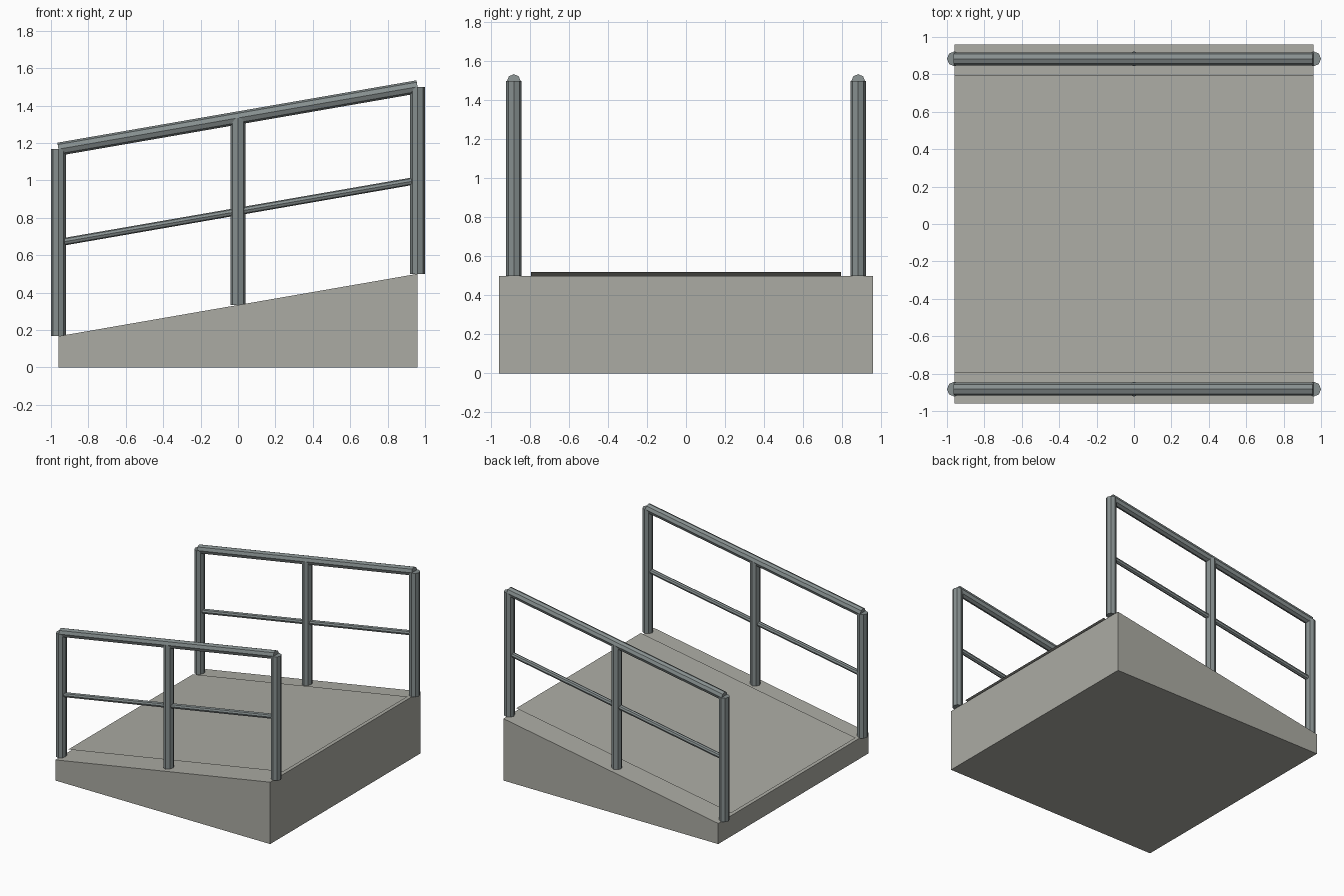
import bpy, bmesh, math
from mathutils import Vector

if "Cube" in bpy.data.objects:
    bpy.data.objects.remove(bpy.data.objects["Cube"])

HALF = 0.96            # half length and half width of the ramp
RAIL_Y = 0.883         # railing distance from the centre line


def ramp_z(x):
    return 1 / 3 + x * (1 / 3) / (2 * HALF)


def material(name, rgb):
    m = bpy.data.materials.new(name)
    m.diffuse_color = (*rgb, 1)
    m.use_nodes = True
    m.node_tree.nodes["Principled BSDF"].inputs["Base Color"].default_value = m.diffuse_color
    return m


concrete = material("warm grey concrete", (0.41, 0.41, 0.37))
steel = material("grey steel", (0.24, 0.275, 0.275))


def add_object(name, bm, mat):
    me = bpy.data.meshes.new(name)
    bm.to_mesh(me)
    bm.free()
    me.materials.append(mat)
    ob = bpy.data.objects.new(name, me)
    bpy.context.collection.objects.link(ob)
    return ob


def bar(name, a, b, radius):
    """Eight-sided bar between two points, corners on the axes."""
    a, b = Vector(a), Vector(b)
    d = (b - a).normalized()
    u = Vector((0, 1, 0))
    v = d.cross(u)
    bm = bmesh.new()
    rings = []
    for p in (a, b):
        rings.append([bm.verts.new(p + radius * (math.cos(t) * u + math.sin(t) * v))
                      for t in (k * math.pi / 4 for k in range(8))])
    for k in range(8):
        j = (k + 1) % 8
        bm.faces.new((rings[0][k], rings[0][j], rings[1][j], rings[1][k]))
    bm.faces.new(rings[0])
    bm.faces.new(rings[1])
    bmesh.ops.recalc_face_normals(bm, faces=bm.faces)
    add_object(name, bm, steel)


# Sloped wedge base
bm = bmesh.new()
bmesh.ops.create_cube(bm, size=2 * HALF)
for v in bm.verts:
    v.co.z = ramp_z(v.co.x) if v.co.z > 0 else 0
add_object("ramp_base", bm, concrete)

# Thin walking surface sheet just above the slope
bm = bmesh.new()
corners = [(-HALF, -0.795), (HALF, -0.795), (HALF, 0.795), (-HALF, 0.795)]
bm.faces.new([bm.verts.new((x, y, ramp_z(x) + 0.021)) for x, y in corners])
add_object("walking_surface", bm, concrete)

# Railings on both sides
for side, y in (("front", -RAIL_Y), ("back", RAIL_Y)):
    for label, x in (("low", -HALF), ("middle", 0), ("high", HALF)):
        z = ramp_z(x)
        bar(f"{side}_{label}_post", (x, y, z), (x, y, z + 1), 0.04)
    for label, h, r in (("handrail", 1.0, 0.035), ("mid_rail", 0.5, 0.02)):
        bar(f"{side}_{label}", (-HALF, y, ramp_z(-HALF) + h),
            (HALF, y, ramp_z(HALF) + h), r)
